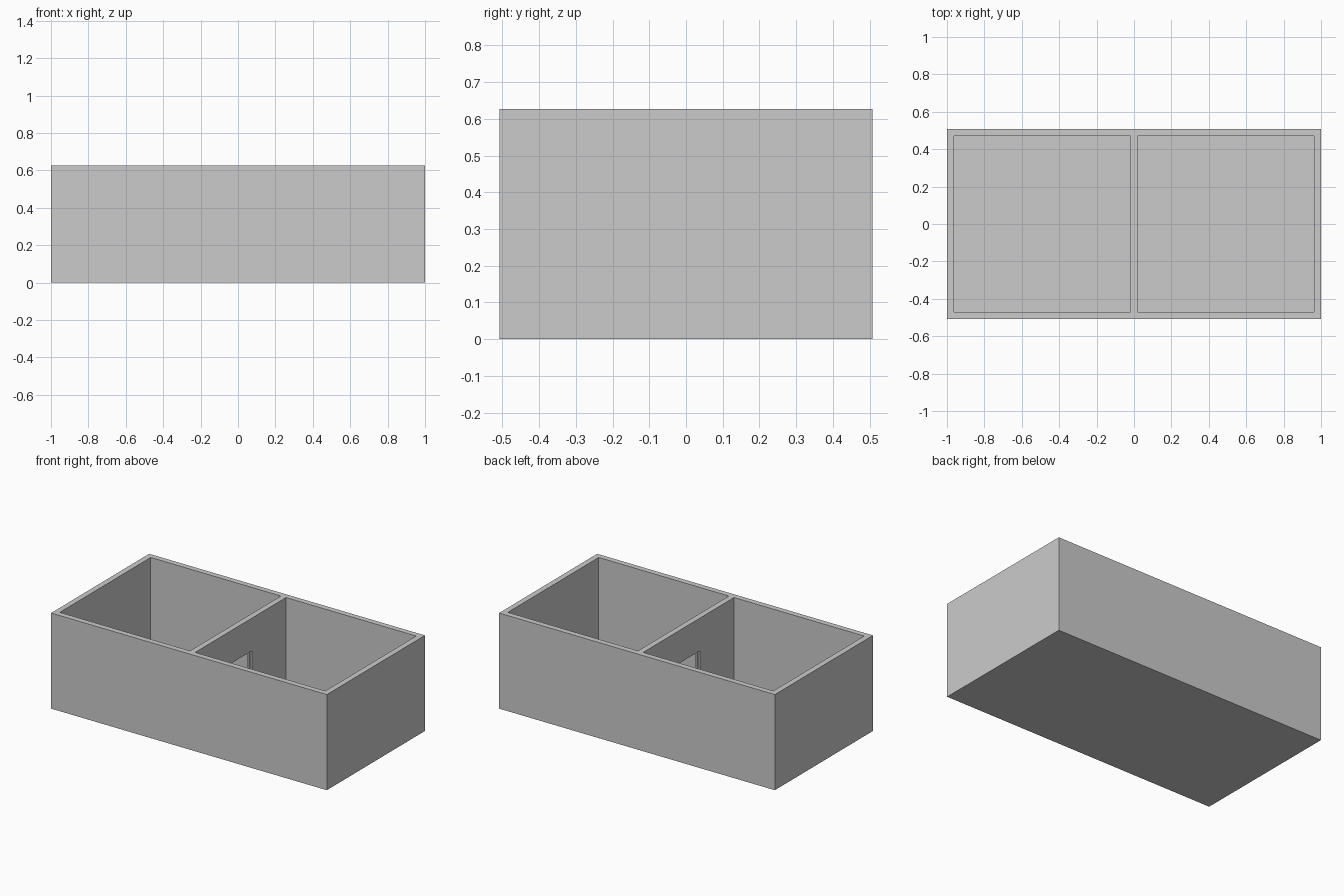
import bpy

if "Cube" in bpy.data.objects:
    bpy.data.objects.remove(bpy.data.objects["Cube"])

L, W, H, T = 2.0, 1.016, 0.627, 0.037   # length, width, height, wall thickness


def box(name, x0, x1, y0, y1, z0, z1):
    bpy.ops.mesh.primitive_cube_add(
        size=1, location=((x0 + x1) / 2, (y0 + y1) / 2, (z0 + z1) / 2))
    ob = bpy.context.object
    ob.name = name
    ob.scale = (x1 - x0, y1 - y0, z1 - z0)
    bpy.ops.object.transform_apply(location=True, rotation=False, scale=True)
    return ob


def cut(target, cutter):
    mod = target.modifiers.new("cut", 'BOOLEAN')
    mod.operation = 'DIFFERENCE'
    mod.solver = 'EXACT'
    mod.object = cutter
    bpy.context.view_layer.objects.active = target
    bpy.ops.object.modifier_apply(modifier=mod.name)
    bpy.data.objects.remove(cutter, do_unlink=True)


# Outer block, floor included
shell = box("two_room_box", -L / 2, L / 2, -W / 2, W / 2, 0, H)

# Two open-topped rooms either side of the divider
for s in (-1, 1):
    xs = sorted((s * T / 2, s * (L / 2 - T)))
    cut(shell, box("room_cutter", *xs, -W / 2 + T, W / 2 - T, T, H + 0.2))

# Doorway through the divider, down to the floor
D, DOOR_TOP = 0.12, 0.412
cut(shell, box("doorway_cutter", -T, T, -D, D, T, DOOR_TOP))

# Narrow groove in each door jamb
for s in (-1, 1):
    ys = sorted((s * (D - 0.01), s * (D + 0.008)))
    cut(shell, box("jamb_groove_cutter", -0.005, 0.005, *ys, T, DOOR_TOP))
